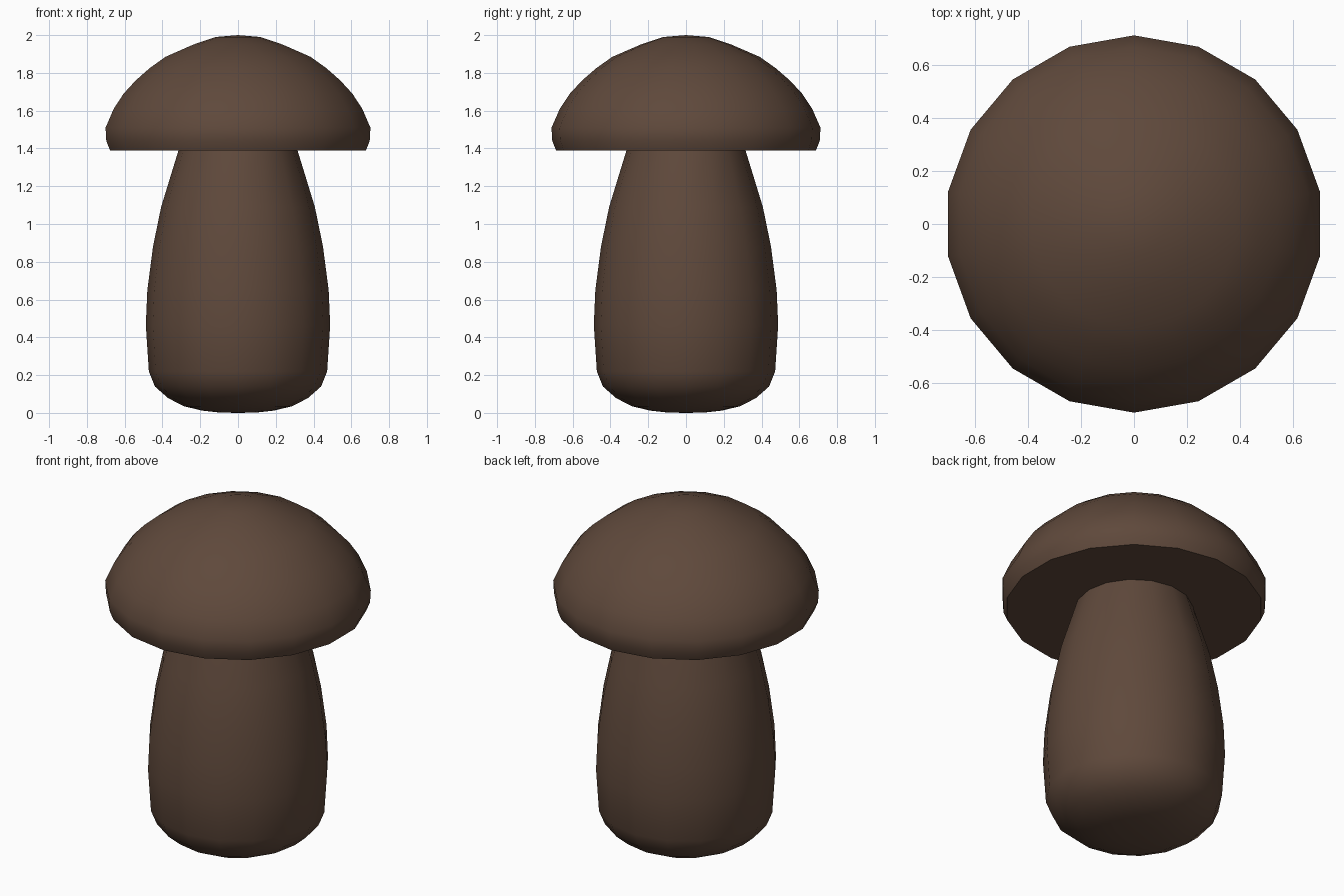
import bpy, math

if "Cube" in bpy.data.objects:
    bpy.data.objects.remove(bpy.data.objects["Cube"])

brown = bpy.data.materials.new("dark_brown")
brown.diffuse_color = (0.114, 0.066, 0.044, 1)
brown.use_nodes = True
brown.node_tree.nodes["Principled BSDF"].inputs["Base Color"].default_value = brown.diffuse_color


def lathe(name, profile, sides, close_start, close_end):
    """Revolve (radius, z) points, listed bottom to top, with a vertex on +y."""
    verts, faces, rings = [], [], []
    for r, z in profile:
        start = len(verts)
        n = sides if r > 0 else 1
        for i in range(n):
            a = math.pi / 2 + 2 * math.pi * i / sides
            verts.append((r * math.cos(a), r * math.sin(a), z))
        rings.append([start + i % n for i in range(sides)])
    for lo, hi in zip(rings, rings[1:]):
        for i in range(sides):
            j = (i + 1) % sides
            quad = [lo[i], lo[j], hi[j], hi[i]]
            faces.append(list(dict.fromkeys(quad)))
    if close_start:
        faces.append(rings[0][::-1])
    if close_end:
        faces.append(rings[-1])
    mesh = bpy.data.meshes.new(name)
    mesh.from_pydata(verts, [], faces)
    mesh.materials.append(brown)
    ob = bpy.data.objects.new(name, mesh)
    bpy.context.collection.objects.link(ob)
    bpy.ops.object.select_all(action='DESELECT')
    bpy.context.view_layer.objects.active = ob
    ob.select_set(True)
    bpy.ops.object.shade_smooth_by_angle(angle=math.radians(50))
    return ob


# Stem: rounded foot, bulging body, narrow neck
lathe("stem", [(0, 0), (0.10, 0.002), (0.19, 0.012), (0.285, 0.035), (0.37, 0.078),
               (0.44, 0.14), (0.472, 0.22), (0.488, 0.465), (0.48, 0.65),
               (0.45, 0.88), (0.407, 1.09), (0.315, 1.39)], 16, False, True)

# Cap: flat underside, rolled rim, dome
lathe("cap", [(0.688, 1.39), (0.708, 1.44), (0.712, 1.51), (0.668, 1.61),
              (0.615, 1.69), (0.55, 1.76), (0.475, 1.825), (0.39, 1.885),
              (0.24, 1.95), (0.12, 1.99), (0, 2.0)], 18, True, False)
